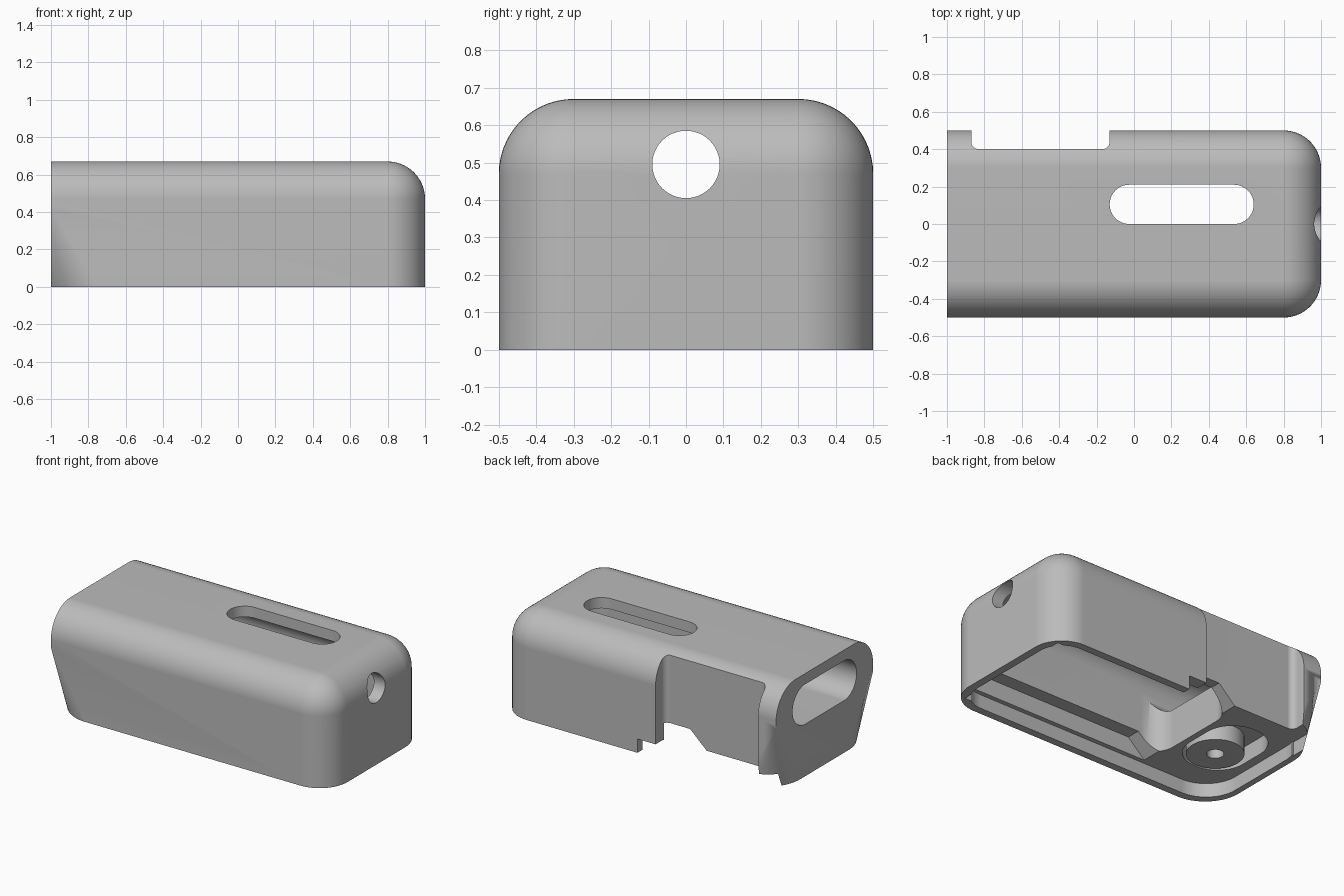
import bpy, bmesh, math
from mathutils import Vector

if "Cube" in bpy.data.objects:
    bpy.data.objects.remove(bpy.data.objects["Cube"])

grey = bpy.data.materials.new("light_grey")
grey.use_nodes = True
colour = (0.5, 0.5, 0.5, 1)
grey.diffuse_color = colour
grey.node_tree.nodes["Principled BSDF"].inputs["Base Color"].default_value = colour


def make(name, bm):
    bmesh.ops.recalc_face_normals(bm, faces=bm.faces)
    mesh = bpy.data.meshes.new(name)
    bm.to_mesh(mesh)
    bm.free()
    ob = bpy.data.objects.new(name, mesh)
    mesh.materials.append(grey)
    bpy.context.collection.objects.link(ob)
    return ob


def prism(name, pts, axis, lo, hi):
    """Extrude a 2D outline along an axis (z: x,y  y: x,z  x: y,z)."""
    place = {"x": lambda a, b, h: (h, a, b),
             "y": lambda a, b, h: (a, h, b),
             "z": lambda a, b, h: (a, b, h)}[axis]
    bm = bmesh.new()
    face = bm.faces.new([bm.verts.new(place(a, b, lo)) for a, b in pts])
    new = bmesh.ops.extrude_face_region(bm, geom=[face])["geom"]
    shift = Vector(place(0, 0, hi - lo))
    bmesh.ops.translate(bm, vec=shift, verts=[v for v in new if isinstance(v, bmesh.types.BMVert)])
    return make(name, bm)


def rounded(a0, a1, b0, b1, radii, n=12):
    """Rounded rectangle; radii start at the low-low corner, anticlockwise."""
    pts = []
    for i, r in enumerate(radii):
        ca = a1 - r if i in (1, 2) else a0 + r
        cb = b1 - r if i > 1 else b0 + r
        for k in range(n + 1):
            t = math.pi * (1 + i / 2 + k / n / 2)
            p = (ca + r * math.cos(t), cb + r * math.sin(t))
            if not pts or math.dist(p, pts[-1]) > 1e-5:
                pts.append(p)
    if math.dist(pts[0], pts[-1]) < 1e-5:
        pts.pop()
    return pts


def block(name, x0, x1, y0, y1, z0, z1, radius, pick):
    """Box whose edges chosen by pick(midpoint) are rounded."""
    bm = bmesh.new()
    bmesh.ops.create_cube(bm, size=1)
    for v in bm.verts:
        v.co = (x1 if v.co.x > 0 else x0, y1 if v.co.y > 0 else y0, z1 if v.co.z > 0 else z0)
    edges = [e for e in bm.edges if pick((e.verts[0].co + e.verts[1].co) / 2)]
    bmesh.ops.bevel(bm, geom=edges, offset=radius, segments=14, profile=0.5, affect="EDGES")
    return make(name, bm)


def corner_cone(name, side):
    """Cutter for a corner rounded at the base and sharp higher up."""
    r = 0.25
    arc = [(-1 + r - r * math.cos(t), side * (0.5 - r + r * math.sin(t)))
           for t in [k * math.pi / 32 for k in range(17)]]
    base = [(-1.05, side * 0.55), (-1.05, side * (0.5 - r))] + arc + [(-1 + r, side * 0.55)]
    bm = bmesh.new()
    ring = [bm.verts.new((x, y, -0.001)) for x, y in base]
    tip = bm.verts.new((-1, side * 0.5, 0.42))
    bm.faces.new(ring)
    for i, v in enumerate(ring):
        bm.faces.new((v, ring[(i + 1) % len(ring)], tip))
    return make(name, bm)


def combine(body, tool, op="DIFFERENCE"):
    mod = body.modifiers.new("cut", "BOOLEAN")
    mod.operation, mod.solver, mod.object = op, "EXACT", tool
    bpy.context.view_layer.objects.active = body
    bpy.ops.object.modifier_apply(modifier=mod.name)
    bpy.data.objects.remove(tool)


# Outer shell: rounded on top and at the closed end
shell = block("shell", -1, 1, -0.5, 0.5, 0, 0.67, 0.2,
              lambda m: (m.z > 0.6 and m.x > -0.9) or (m.x > 0.9 and abs(m.y) > 0.4))
for side in (-1, 1):
    combine(shell, corner_cone("corner_cutter", side))

# Main cavity with a rounded ceiling
combine(shell, block("cavity", -0.46, 0.92, -0.33, 0.33, -0.1, 0.6, 0.13,
                     lambda m: (m.z > 0.5) or abs(m.z - 0.25) < 0.01))
combine(shell, prism("cavity_mouth", rounded(-0.46, 0.92, -0.33, 0.33, (0.3, 0.1, 0.1, 0.3)),
                     "z", -0.1, 0.36))

# Lid recess, its open side, and the deeper step with ramps
combine(shell, prism("lid_recess", rounded(-0.96, 0.95, -0.45, 0.45, (0.22, 0.16, 0.16, 0.22)),
                     "z", -0.1, 0.09))
combine(shell, prism("lid_side", rounded(-0.96, 0, 0.3, 0.6, (0, 0, 0, 0)), "z", -0.1, 0.09))
step = [(-0.44, -0.1), (0.93, -0.1), (0.93, 0.2), (-0.31, 0.2), (-0.44, 0.08)]
combine(shell, prism("step_recess", step, "y", -0.42, 0.42))

# Side notch
combine(shell, prism("side_notch", rounded(-0.87, -0.13, 0.4, 0.7, (0.04, 0.04, 0, 0)),
                     "z", -0.2, 0.9))

# Top slot, open end and cable hole
combine(shell, prism("top_slot", rounded(-0.13, 0.64, 0, 0.21, (0.105,) * 4), "z", 0.3, 0.9))
combine(shell, prism("end_opening", rounded(-0.33, 0.33, 0.34, 0.6, (0.13,) * 4), "x", -1.2, -0.2))
combine(shell, prism("cable_hole", rounded(-0.09, 0.09, 0.405, 0.585, (0.09,) * 4), "x", 0.7, 1.2))

# Screw boss standing in a pocket
combine(shell, prism("boss_pocket", rounded(-0.9, -0.5, -0.28, 0.26, (0.19,) * 4), "z", 0, 0.2))
combine(shell, prism("screw_boss", rounded(-0.87, -0.53, -0.27, 0.07, (0.17,) * 4), "z", 0.09, 0.25),
        "UNION")
combine(shell, prism("screw_hole", rounded(-0.75, -0.65, -0.15, -0.05, (0.05,) * 4), "z", 0, 0.28))

# Smooth shading with crisp edges
bpy.ops.object.select_all(action="DESELECT")
shell.select_set(True)
bpy.context.view_layer.objects.active = shell
bpy.ops.object.shade_smooth_by_angle(angle=math.radians(30))
weighted = shell.modifiers.new("weighted_normals", "WEIGHTED_NORMAL")
weighted.keep_sharp = True
